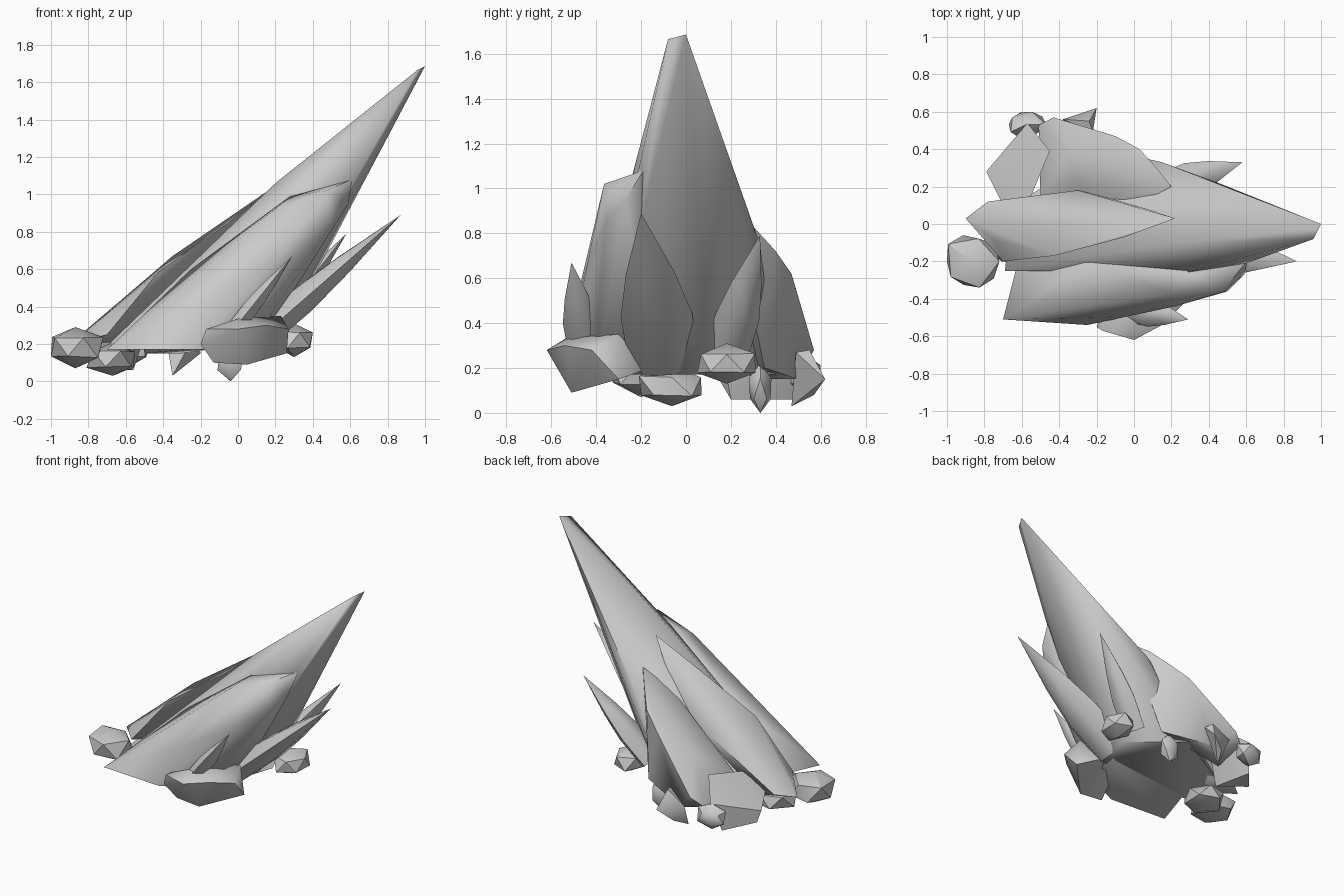
import bpy
import bmesh
import math
import random
from mathutils import Vector

random.seed(7)
default_cube = bpy.data.objects.get("Cube")
if default_cube:
    bpy.data.objects.remove(default_cube, do_unlink=True)

# One plain stone material
stone = bpy.data.materials.new("pale_grey_stone")
stone.use_nodes = True
stone.diffuse_color = (0.6, 0.6, 0.6, 1)
stone.node_tree.nodes["Principled BSDF"].inputs["Base Color"].default_value = stone.diffuse_color


def hull(name, points, smooth_angle=62):
    """Wrap points in a convex shell, soft across shallow edges."""
    bm = bmesh.new()
    for point in points:
        bm.verts.new(point)
    bmesh.ops.convex_hull(bm, input=bm.verts[:])
    loose = [vert for vert in bm.verts if not vert.link_faces]
    bmesh.ops.delete(bm, geom=loose, context="VERTS")
    bmesh.ops.recalc_face_normals(bm, faces=bm.faces[:])
    for face in bm.faces:
        face.smooth = True
    for edge in bm.edges:
        edge.smooth = edge.calc_face_angle(0) < math.radians(smooth_angle)
    mesh = bpy.data.meshes.new(name)
    bm.to_mesh(mesh)
    bm.free()
    mesh.materials.append(stone)
    part = bpy.data.objects.new(name, mesh)
    bpy.context.scene.collection.objects.link(part)
    return part


def spike(name, base, tip, width, depth, sides=6):
    """A slim blade: broad root narrowing to a sharp tip."""
    base, tip = Vector(base), Vector(tip)
    axis = (tip - base).normalized()
    across = axis.cross(Vector((1, 0, -1))).normalized()
    outward = axis.cross(across)
    points = [tip]
    for along, spread in ((0, 0.95), (0.32, 1), (0.6, 0.68)):
        centre = base.lerp(tip, along)
        for step in range(sides):
            turn = math.tau * step / sides
            offset = across * math.cos(turn) * width + outward * math.sin(turn) * depth
            points.append(centre + offset * spread)
    return hull(name, points)


def rock(name, centre, size):
    """An irregular chipped stone that fills its given half-size."""
    bm = bmesh.new()
    bmesh.ops.create_icosphere(bm, subdivisions=1, radius=1)
    points = [vert.co * random.uniform(0.8, 1) for vert in bm.verts]
    bm.free()
    for axis in range(3):
        low = min(point[axis] for point in points)
        high = max(point[axis] for point in points)
        for point in points:
            unit = 2 * (point[axis] - low) / (high - low) - 1
            point[axis] = centre[axis] + unit * size[axis]
    return hull(name, points, smooth_angle=38)


# Large leaning crystals
hull("main_crystal", [
    (1, 0, 1.685), (.96, -.08, 1.665),
    (.6, -.21, 1.09), (.28, -.26, .98), (.2, -.1, 1.06),
    (.45, .22, 1), (.57, .05, .97), (.5, -.2, .85), (.15, .33, .75),
    (.4, .02, .62), (.2, .1, .17), (.1, -.2, .17), (-.15, .4, .17),
    (-.65, .1, .2), (-.69, -.25, .2),
])
hull("front_crystal", [
    (.61, -.19, 1.08), (.47, -.365, 1.02), (.28, -.25, .99),
    (.2, -.37, .92), (.59, -.27, .95), (.5, -.36, .84),
    (.22, -.44, .66), (-.15, -.5, .45),
    (-.25, -.54, .17), (-.7, -.51, .17), (-.62, -.2, .2),
    (-.25, -.2, .6), (.1, -.1, .17), (.05, -.4, .17), (.4, -.2, .65),
])
hull("middle_crystal", [
    (.22, .03, 1.06), (-.05, -.07, .85), (-.05, .12, .6),
    (-.3, .18, .55), (-.35, 0, .67), (-.43, -.17, .58),
    (-.78, .12, .22), (-.9, .03, .2), (-.7, -.2, .25),
    (-.75, -.08, .31), (-.6, .1, .17),
])
hull("back_crystal", [
    (.2, .2, .9), (.12, .3, .83), (.03, .4, .72), (-.1, .47, .62),
    (.03, .11, .75), (-.43, .57, .28), (-.51, .53, .22),
    (-.5, .15, .3), (-.3, .2, .55), (-.35, .4, .5),
    (-.3, .5, .15), (.05, .35, .2), (-.5, .3, .15),
])

# Slanted block at the back corner
hull("back_block", [
    (-.57, .54, .26), (-.45, .39, .38), (-.55, .15, .34), (-.7, .1, .23),
    (-.79, .28, .17), (-.77, .3, .09), (-.62, .48, .06), (-.56, .2, .06),
], smooth_angle=38)

# Thin spikes under the overhang
spike("long_spike", (.1, -.1, .22), (.87, -.2, .89), .16, .085)
spike("back_spike", (.15, .18, .25), (.58, .33, .79), .1, .07)
spike("front_spike", (-.02, -.45, .28), (.29, -.51, .67), .08, .05)

# Broad stone at the front foot
hull("front_stone", [
    (-.2, -.55, .2), (-.17, -.57, .28), (0, -.62, .28), (0, -.53, .335),
    (.23, -.3, .35), (.15, -.54, .3), (.27, -.42, .28), (.26, -.3, .15),
    (.05, -.51, .09), (-.13, -.5, .1), (.1, -.16, .2), (-.1, -.25, .3),
])

# Pointed chip at the back foot
hull("back_stone", [
    (-.2, .62, .15), (-.38, .56, .2), (-.22, .49, .27),
    (-.24, .55, .28), (-.35, .47, .03), (-.3, .57, .08),
], smooth_angle=38)

# Loose stones around the foot
rock("side_stone", (.3, .18, .22), (.1, .13, .09))
rock("left_end_stone", (-.86, -.2, .18), (.14, .14, .11))
rock("under_stone", (-.68, -.07, .12), (.13, .14, .09))
rock("foot_stone", (-.04, .33, .11), (.07, .05, .11))
rock("back_chip", (-.57, .53, .17), (.1, .07, .09))
